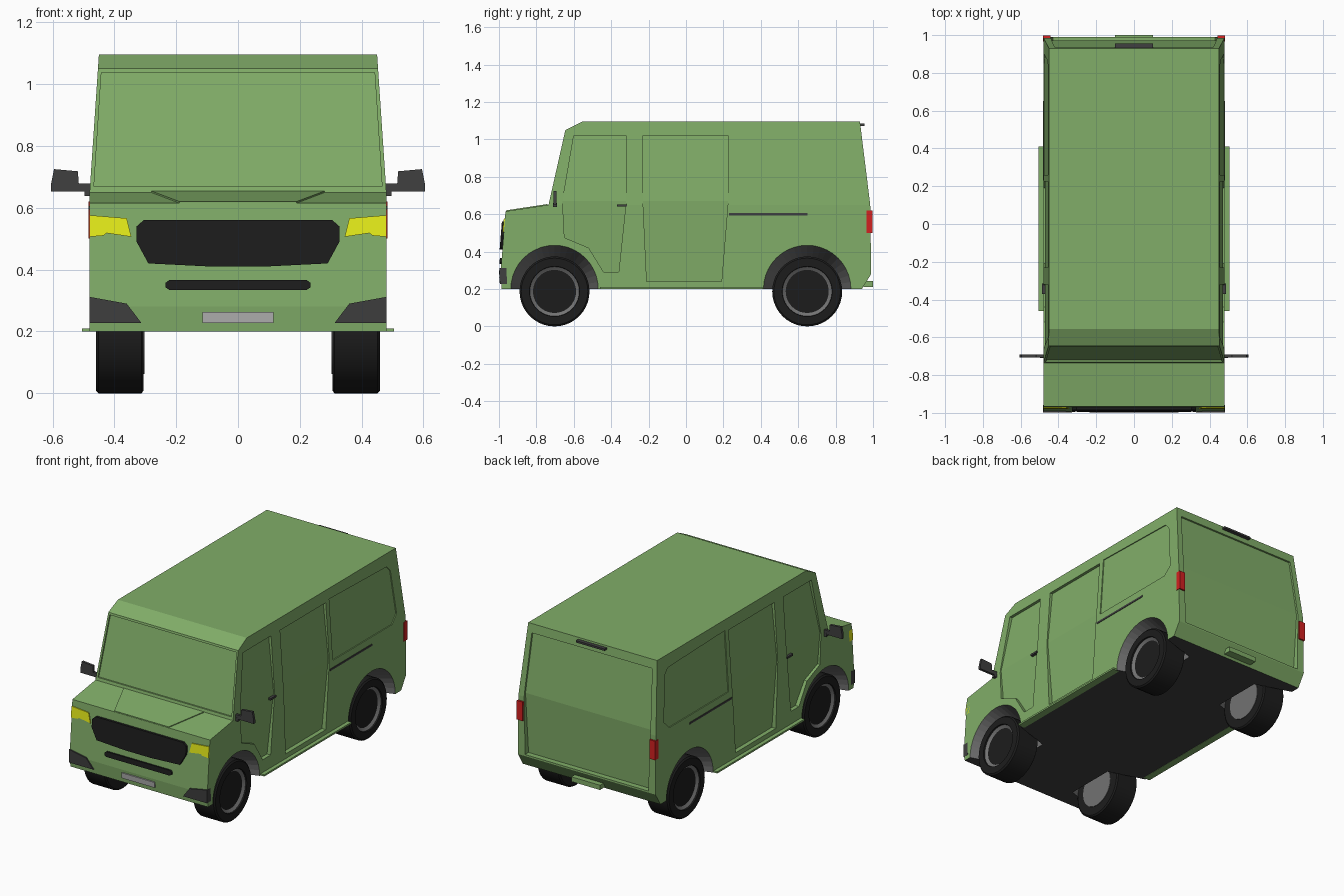
import bpy, bmesh, math

if "Cube" in bpy.data.objects:
    bpy.data.objects.remove(bpy.data.objects["Cube"])


def material(name, r, g, b):
    m = bpy.data.materials.new(name)
    m.diffuse_color = (r, g, b, 1)
    m.use_nodes = True
    m.node_tree.nodes["Principled BSDF"].inputs["Base Color"].default_value = m.diffuse_color
    return m


GREEN = material("green_paint", 0.22, 0.42, 0.14)
BLACK = material("black_rubber", 0.012, 0.012, 0.012)
DARK = material("dark_plastic", 0.05, 0.05, 0.05)
GREY = material("grey_liner", 0.17, 0.17, 0.17)
SILVER = material("pale_plate", 0.45, 0.45, 0.45)
YELLOW = material("yellow_lamp", 0.8, 0.85, 0.01)
RED = material("red_lamp", 0.65, 0.015, 0.015)


def finish(name, bm, *mats):
    bmesh.ops.recalc_face_normals(bm, faces=bm.faces)
    me = bpy.data.meshes.new(name)
    bm.to_mesh(me)
    bm.free()
    ob = bpy.data.objects.new(name, me)
    bpy.context.collection.objects.link(ob)
    for m in mats:
        me.materials.append(m)
    return ob


def loft(name, ring_a, ring_b, mat):
    """Closed solid between two matching outlines."""
    bm = bmesh.new()
    a = [bm.verts.new(p) for p in ring_a]
    b = [bm.verts.new(p) for p in ring_b]
    bm.faces.new(a)
    bm.faces.new(b)
    for i in range(len(a)):
        j = (i + 1) % len(a)
        bm.faces.new((a[i], a[j], b[j], b[i]))
    return finish(name, bm, mat)


def box(name, x, y, z, mat):
    rings = [[(x[0], y[0], h), (x[1], y[0], h), (x[1], y[1], h), (x[0], y[1], h)] for h in z]
    return loft(name, *rings, mat)


def lathe(name, profile, cy, cz, side, mat, n=40):
    """Revolve (x, radius) points about a sideways axle; ends are capped."""
    bm = bmesh.new()
    rings = [[bm.verts.new((side * x, cy + r * math.cos(math.tau * k / n),
                            cz + r * math.sin(math.tau * k / n)))
              for k in range(n)] for x, r in profile]
    for p, q in zip(rings, rings[1:]):
        for k in range(n):
            j = (k + 1) % n
            bm.faces.new((p[k], p[j], q[j], q[k]))
    bm.faces.new(rings[0])
    bm.faces.new(rings[-1])
    return finish(name, bm, mat)


def mix(v, v0, v1, a, b):
    return a + (b - a) * (v - v0) / (v1 - v0)


def side_x(z):
    return 0.48 if z < 0.65 else mix(z, 0.65, 1.095, 0.48, 0.45)


def front_y(z):
    return mix(z, 0.28, 0.615, -0.992, -0.965) if z > 0.28 else mix(z, 0.2, 0.28, -0.985, -0.992)


def shield_y(z):
    return mix(z, 0.65, 1.05, -0.735, -0.645)


# Body shell: side profile with the sides leaning in above the waist
PROFILE = [(-0.985, 0.2), (-0.992, 0.28), (-0.965, 0.615), (-0.735, 0.65), (-0.645, 1.05),
           (-0.555, 1.095), (0.93, 1.095), (0.985, 0.65), (0.99, 0.28), (0.94, 0.2)]
bm = bmesh.new()
sides = [[bm.verts.new((s * side_x(z), y, z)) for y, z in PROFILE] for s in (1, -1)]
for vs in sides:
    bm.faces.new([vs[i] for i in (0, 1, 2, 3, 7, 8, 9)])
    bm.faces.new(vs[3:8])
for i in range(10):
    j = (i + 1) % 10
    f = bm.faces.new((sides[0][i], sides[0][j], sides[1][j], sides[1][i]))
    f.material_index = 1 if i == 9 else 0
body = finish("van_body", bm, GREEN, DARK)


def carve(cutter):
    cutter.hide_render = True
    mod = body.modifiers.new("recess", "BOOLEAN")
    mod.operation = "DIFFERENCE"
    mod.solver = "EXACT"
    mod.material_mode = "TRANSFER"
    mod.object = cutter
    bpy.context.view_layer.objects.active = body
    bpy.ops.object.modifier_apply(modifier=mod.name)
    bpy.data.objects.remove(cutter)


# Side recesses: (outline in y,z; inner x at z = 0.25; at 0.67; at 1.02)
front_window = [(-0.60, 1.02), (-0.32, 1.02), (-0.32, 0.67), (-0.66, 0.67)]
front_door = [(-0.66, 0.67), (-0.65, 0.475), (-0.52, 0.42), (-0.44, 0.29), (-0.36, 0.29), (-0.32, 0.67)]
slide_window = [(-0.23, 1.02), (0.225, 1.02), (0.225, 0.67), (-0.23, 0.67)]
slide_door = [(-0.23, 0.67), (-0.21, 0.24), (0.19, 0.24), (0.225, 0.67)]
rear_window = [(0.26, 1.03), (0.83, 1.015), (0.865, 0.98), (0.90, 0.70), (0.85, 0.65), (0.26, 0.65)]


def upper(z):
    return mix(z, 0.67, 1.02, 0.472, 0.437)


def lower(z):
    return mix(z, 0.25, 0.67, 0.453, 0.472)


def rear_inner(z):
    return side_x(z) - 0.006


WHEEL_Y = (-0.703, 0.648)
for s in (1, -1):
    for outline, depth in ((front_window, upper), (front_door, lower), (slide_window, upper),
                           (slide_door, lower), (rear_window, rear_inner)):
        carve(loft("cutter", [(s * depth(z), y, z) for y, z in outline],
                   [(s * 0.6, y, z) for y, z in outline], GREEN))
    # Tapered wheel wells
    for cy in WHEEL_Y:
        carve(lathe("cutter", [(0.25, 0.16), (0.49, 0.237)], cy, 0.2, s, GREY))

# Windscreen, rear window and tailgate recesses
screen = [(-0.466, 0.668), (0.466, 0.668), (0.442, 1.037), (-0.442, 1.037)]
carve(loft("cutter", [(x, shield_y(z) + 0.01, z) for x, z in screen],
           [(x, -0.9, z) for x, z in screen], GREEN))
glass = [(-0.44, 0.67), (0.44, 0.67), (0.42, 1.04), (-0.42, 1.04)]
carve(loft("cutter", [(x, mix(z, 0.67, 1.04, 0.971, 0.925), z) for x, z in glass],
           [(x, 1.1, z) for x, z in glass], GREEN))
gate = [(-0.43, 0.29), (0.43, 0.29), (0.44, 0.67), (-0.44, 0.67)]
carve(loft("cutter", [(x, mix(z, 0.29, 0.67, 0.955, 0.971), z) for x, z in gate],
           [(x, 1.1, z) for x, z in gate], GREEN))


# Raised bonnet panel
def bonnet_z(y):
    return mix(y, -0.965, -0.735, 0.615, 0.65)


bonnet = [(-0.28, -0.74), (0.28, -0.74), (0.19, -0.963), (-0.19, -0.963)]
loft("bonnet_panel", [(x, y, bonnet_z(y) + 0.005) for x, y in bonnet],
     [(x, y, bonnet_z(y) - 0.02) for x, y in bonnet], GREEN)


# Front face parts, as outlines in x,z
def face_part(name, pts, out, mat):
    loft(name, [(x, front_y(z) - out, z) for x, z in pts],
         [(x, front_y(z) + 0.03, z) for x, z in pts], mat)


def both(half):
    return half + [(-x, z) for x, z in reversed(half)]


face_part("grille", both([(0.305, 0.56), (0.328, 0.54), (0.328, 0.49), (0.29, 0.42), (0.09, 0.41)]), 0.015, BLACK)
face_part("lower_intake", both([(0.222, 0.366), (0.235, 0.357), (0.235, 0.343), (0.222, 0.334)]), 0.01, BLACK)
face_part("number_plate", both([(0.115, 0.263), (0.115, 0.228)]), 0.008, SILVER)

tyre = [(0.305, 0.12), (0.305, 0.178), (0.312, 0.187), (0.452, 0.187), (0.46, 0.178), (0.46, 0.134), (0.44, 0.13)]
hub = [(0.302, 0.125), (0.455, 0.137), (0.448, 0.128), (0.44, 0.115), (0.436, 0.04)]
for s, tag in ((1, "right"), (-1, "left")):
    face_part("headlight_" + tag, [(s * x, z) for x, z in (
        (0.48, 0.576), (0.36, 0.566), (0.345, 0.506), (0.425, 0.518), (0.435, 0.51), (0.48, 0.506))], 0.006, YELLOW)
    face_part("bumper_corner_" + tag, [(s * x, z) for x, z in (
        (0.481, 0.312), (0.36, 0.29), (0.313, 0.228), (0.481, 0.228))], 0.008, DARK)

    # Mirror: arm, stalk and head
    arm = [(0.46, 0.652), (0.605, 0.652), (0.605, 0.675), (0.595, 0.725), (0.518, 0.718), (0.515, 0.678), (0.46, 0.678)]
    loft("mirror_" + tag, [(s * x, -0.708, z) for x, z in arm],
         [(s * x, -0.692, z) for x, z in arm], DARK)
    box("mirror_stalk_" + tag, (s * 0.475, s * 0.497), (-0.71, -0.69), (0.638, 0.66), DARK)

    # Handle, sliding rail, sill, tail lamp
    box("door_handle_" + tag, (s * 0.465, s * 0.488), (-0.37, -0.315), (0.64, 0.652), DARK)
    box("slide_rail_" + tag, (s * 0.47, s * 0.483), (0.23, 0.65), (0.594, 0.606), DARK)
    box("sill_" + tag, (s * 0.46, s * 0.505), (-0.46, 0.41), (0.199, 0.21), GREEN)
    box("tail_lamp_" + tag, (s * 0.442, s * 0.483), (0.965, 0.997), (0.50, 0.62), RED)

    # Wheels
    for cy, end in zip(WHEEL_Y, ("front", "rear")):
        for part, prof, mat in (("tyre", tyre, BLACK), ("hub", hub, GREY)):
            ob = lathe(f"{end}_{part}_{tag}", prof, cy, 0.187, s, mat)
            bpy.ops.object.select_all(action="DESELECT")
            ob.select_set(True)
            bpy.context.view_layer.objects.active = ob
            bpy.ops.object.shade_smooth_by_angle(angle=math.radians(25))

# Rear step and high brake bar
box("rear_step", (-0.1, 0.1), (0.95, 1.0), (0.212, 0.242), GREEN)
box("high_brake_bar", (-0.1, 0.1), (0.925, 0.955), (1.072, 1.084), DARK)
